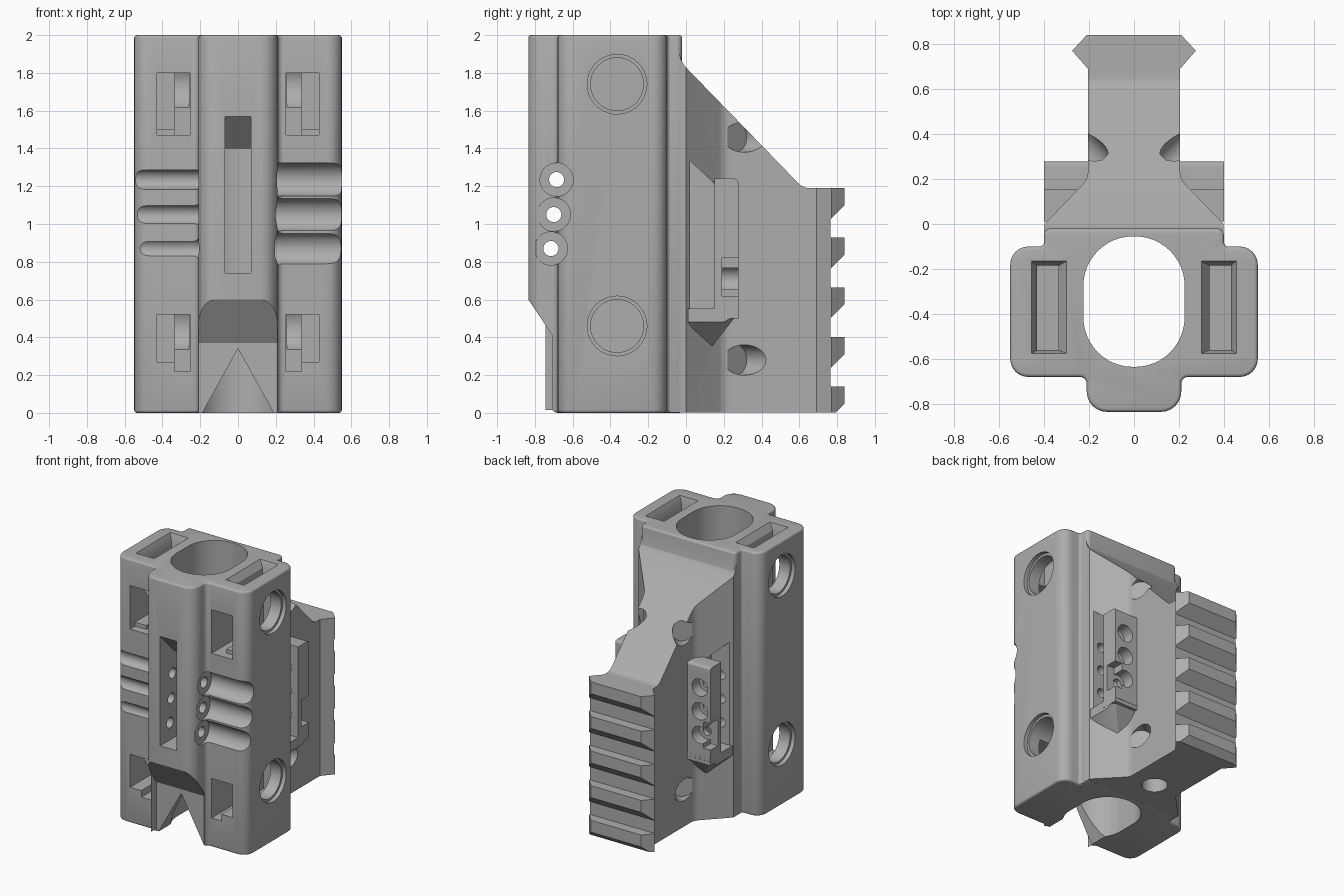
import bpy, bmesh, math
from mathutils import Vector, Matrix

if "Cube" in bpy.data.objects:
    bpy.data.objects.remove(bpy.data.objects["Cube"])

grey = bpy.data.materials.new("matte_grey")
grey.use_nodes = True
grey.diffuse_color = (0.42, 0.42, 0.42, 1)
grey.node_tree.nodes["Principled BSDF"].inputs["Base Color"].default_value = grey.diffuse_color


def finish(name, bm):
    bmesh.ops.recalc_face_normals(bm, faces=bm.faces)
    mesh = bpy.data.meshes.new(name)
    bm.to_mesh(mesh)
    bm.free()
    mesh.materials.append(grey)
    ob = bpy.data.objects.new(name, mesh)
    bpy.context.collection.objects.link(ob)
    return ob


def rounded(corners, steps=6):
    """Fillet each (x, y, radius) corner of a closed outline."""
    out = []
    for i, (x, y, r) in enumerate(corners):
        p = Vector((x, y))
        if r == 0:
            out.append(p)
            continue
        a = (Vector(corners[i - 1][:2]) - p).normalized()
        b = (Vector(corners[(i + 1) % len(corners)][:2]) - p).normalized()
        half = a.angle(b) / 2
        centre = p + (a + b).normalized() * r / math.sin(half)
        start = p + a * r / math.tan(half) - centre
        end = p + b * r / math.tan(half) - centre
        sweep = start.angle_signed(end)
        for k in range(steps + 1):
            out.append(centre + Matrix.Rotation(-sweep * k / steps, 2) @ start)
    return out


def prism(name, pts, lo, hi, axis="z", bevel=0):
    """Extrude an (x, y) outline along z, or a (y, z) / (x, z) outline along x / y."""
    put = {"z": lambda p, h: (p[0], p[1], h),
           "x": lambda p, h: (h, p[0], p[1]),
           "y": lambda p, h: (p[0], h, p[1])}[axis]
    bm = bmesh.new()
    rings = [[bm.verts.new(put(p, h)) for p in pts] for h in (lo, hi)]
    caps = [bm.faces.new(r) for r in rings]
    n = len(pts)
    for i in range(n):
        j = (i + 1) % n
        bm.faces.new((rings[0][i], rings[0][j], rings[1][j], rings[1][i]))
    bmesh.ops.recalc_face_normals(bm, faces=bm.faces)
    if bevel:
        bmesh.ops.bevel(bm, geom=[e for f in caps for e in f.edges], offset=bevel,
                        segments=3, profile=0.5, affect="EDGES")
    return finish(name, bm)


def box(name, x, y, z):
    return prism(name, [(x[0], y[0]), (x[1], y[0]), (x[1], y[1]), (x[0], y[1])], *z)


def hull(name, pts):
    bm = bmesh.new()
    for p in pts:
        bm.verts.new(p)
    bmesh.ops.convex_hull(bm, input=bm.verts)
    return finish(name, bm)


def rod(name, a, b, r, sides=32):
    a, b = Vector(a), Vector(b)
    bm = bmesh.new()
    turn = (b - a).to_track_quat("Z", "Y").to_matrix().to_4x4()
    bmesh.ops.create_cone(bm, cap_ends=True, segments=sides, radius1=r, radius2=r,
                          depth=(b - a).length, matrix=Matrix.Translation((a + b) / 2) @ turn)
    return finish(name, bm)


def combine(target, tool, op="DIFFERENCE"):
    mod = target.modifiers.new(tool.name, "BOOLEAN")
    mod.object, mod.operation, mod.solver = tool, op, "EXACT"
    bpy.context.view_layer.objects.active = target
    bpy.ops.object.modifier_apply(modifier=mod.name)
    bpy.data.objects.remove(tool)


def mirrored(pts):
    return pts + [(-p[0], *p[1:]) for p in reversed(pts)]


# Main block with front ridge
outline = mirrored([(0.21, -0.835, 0.09), (0.21, -0.68, 0.03), (0.55, -0.68, 0.08),
                    (0.55, -0.10, 0.08), (0.40, -0.10, 0.02), (0.40, -0.02, 0.03)])
body = prism("grip_body", rounded(outline), 0, 2, bevel=0.015)
combine(body, prism("ridge_ramp", [(-0.9, -0.1), (-0.68, -0.1), (-0.68, 0.37),
                                   (-0.835, 0.6), (-0.9, 0.7)], -0.21, 0.21, "x"))

# Rear fin with dovetail rail, trimmed by the sloping back
fin = prism("rear_fin", rounded(mirrored([(0.398, -0.2, 0), (0.398, 0.0, 0), (0.205, 0.2, 0.08),
                                          (0.205, 0.69, 0), (0.275, 0.77, 0), (0.21, 0.84, 0)])),
            0.003, 1.99)
slope = rounded([(-0.04, 2.2, 0), (-0.04, 1.87, 0.16), (0.62, 1.19, 0.08),
                 (1, 1.19, 0), (1, 2.2, 0)])
combine(fin, prism("slope_cut", slope, -0.6, 0.6, "x"))

# Gaps between rail teeth
for k in range(4):
    top = 1.19 - 0.2625 * k
    gap = [(0.9, top - 0.03), (0.84, top - 0.09), (0.765, top - 0.165),
           (0.765, top - 0.2625), (0.9, top - 0.2625)]
    combine(fin, prism("tooth_gap", gap, -0.4, 0.4, "x"))
combine(fin, prism("last_tooth_ramp", [(0.9, 0.11), (0.76, -0.03), (0.9, -0.03)], -0.4, 0.4, "x"))
combine(body, fin, "UNION")

# Side pods and their channels
for s in (1, -1):
    channel = [(0.02, 0.55), (0.15, 0.55), (0.15, 1.215), (0.02, 1.335)]
    lo, hi = sorted((0.23 * s, 0.5 * s))
    combine(body, prism("side_channel", channel, lo, hi, "x"))
    lo, hi = sorted((0.15 * s, 0.40 * s))
    pod = prism("side_pod", rounded([(0.15, 0.5, 0), (0.277, 0.5, 0), (0.277, 1.24, 0.02),
                                     (0.15, 1.24, 0)]), lo, hi, "x")
    combine(body, pod, "UNION")
    shelf = hull("pod_shelf", [(x * s, y, z) for x, y, z in (
        (0.15, 0.01, 0.552), (0.399, 0.01, 0.552), (0.15, 0.278, 0.552), (0.399, 0.278, 0.552),
        (0.399, 0.01, 0.48), (0.399, 0.2, 0.48), (0.399, 0.278, 0.53), (0.15, 0.278, 0.53),
        (0.24, 0.12, 0.33), (0.15, 0.12, 0.33))])
    combine(body, shelf, "UNION")
    combine(body, box("pod_notch", sorted((0.34 * s, 0.5 * s)), (0.19, 0.3), (0.62, 0.82)))
    for z in (0.71, 0.89, 1.07):
        combine(body, rod("pod_bore", (0.31 * s, 0.19, z), (0.31 * s, 0.35, z), 0.065))
        combine(body, rod("pod_hole", (0.31 * s, -0.07, z), (0.31 * s, 0.22, z), 0.035, 20))
    # Slanted screw recesses in the fin
    for z in (1.46, 0.28):
        combine(body, rod("slant_hole", (0.16 * s, 0.265, z), (0.5 * s, 0.605, z), 0.08))

# Long central bore, front slot, notch and bottom hole
bore = rounded([(0.225, -0.635, 0.22), (0.225, -0.055, 0.22),
                (-0.225, -0.055, 0.22), (-0.225, -0.635, 0.22)], 12)
combine(body, prism("central_bore", bore, -0.1, 2.1))
combine(body, prism("front_slot", [(-0.9, 0.74), (-0.6, 0.74), (-0.6, 1.40),
                                   (-0.665, 1.40), (-0.835, 1.57), (-0.9, 1.63)], -0.07, 0.07, "x"))
combine(body, prism("front_notch", [(-0.2, -0.02), (0.2, -0.02), (0, 0.34)], -0.9, -0.3, "y"))
combine(body, rod("bottom_hole", (0, 0.22, -0.1), (0, 0.22, 0.3), 0.09))

# Finger grooves and through holes
for y, z in ((-0.685, 1.235), (-0.70, 1.05), (-0.715, 0.87)):
    combine(body, rod("wide_groove", (0.195, y, z), (0.7, y, z), 0.088))
    combine(body, rod("narrow_groove", (-0.7, y, z), (-0.205, y, z), 0.052))
    combine(body, rod("cross_hole", (-0.7, y, z), (0.7, y, z), 0.04, 24))

# Corner pockets: side bores, front windows and top slots
for s in (1, -1):
    for z in (1.74, 0.46):
        combine(body, rod("side_bore_rim", (0.52 * s, -0.365, z), (0.7 * s, -0.365, z), 0.158, 40))
        combine(body, rod("side_bore", (0.26 * s, -0.365, z), (0.6 * s, -0.365, z), 0.14, 40))
    wide, narrow = sorted((0.335 * s, 0.43 * s)), sorted((0.255 * s, 0.336 * s))
    for low, high, floor in ((1.50, 1.80, 1.47), (0.27, 0.52, 0.22)):
        combine(body, box("front_window", wide, (-0.8, -0.17), (low, high)))
        combine(body, box("front_window_inner", narrow, (-0.8, -0.3), (floor, high)))
    combine(body, box("window_sill", wide, (-0.8, -0.62), (1.47, 1.6)))
    combine(body, box("top_slot", wide, (-0.56, -0.185), (1.6, 2.1)))
    combine(body, hull("top_slot_rim", [(x * s, y, z) for z, xs, ys in (
        (2.001, (0.30, 0.455), (-0.575, -0.165)), (1.95, (0.335, 0.43), (-0.56, -0.185)))
        for x in xs for y in ys]))

# Smooth the rounded faces and keep edges sharp
bpy.ops.object.select_all(action="DESELECT")
body.select_set(True)
bpy.context.view_layer.objects.active = body
bpy.ops.object.shade_smooth_by_angle(angle=math.radians(32))
zs = [v.co for v in body.data.vertices]
print(len(zs), [(min(c[i] for c in zs), max(c[i] for c in zs)) for i in range(3)])
